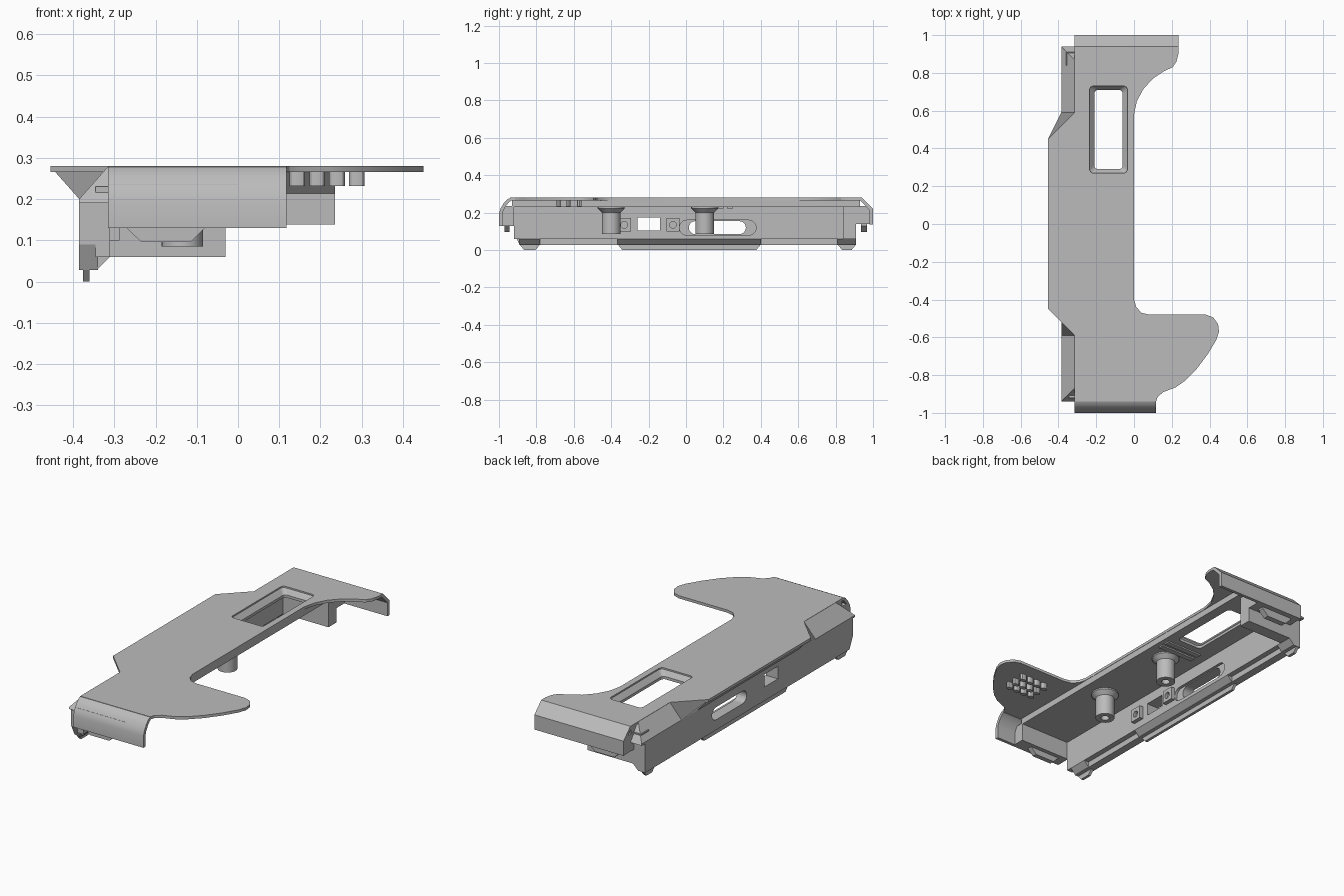
import bpy, bmesh, math

cube = bpy.data.objects.get("Cube")
if cube:
    bpy.data.objects.remove(cube)

GREY = (0.5, 0.5, 0.5, 1)
mat = bpy.data.materials.new("matte_grey")
mat.use_nodes = True
mat.diffuse_color = GREY
bsdf = next(n for n in mat.node_tree.nodes if n.type == 'BSDF_PRINCIPLED')
bsdf.inputs["Base Color"].default_value = GREY


def loft(name, rings):
    """Solid through a list of point rings, capped at both ends."""
    bm = bmesh.new()
    rows = [[bm.verts.new(p) for p in ring] for ring in rings]
    for a, b in zip(rows, rows[1:]):
        for i in range(len(a)):
            j = (i + 1) % len(a)
            bm.faces.new((a[i], a[j], b[j], b[i]))
    bm.faces.new(rows[0][::-1])
    bm.faces.new(rows[-1])
    bmesh.ops.recalc_face_normals(bm, faces=bm.faces)
    me = bpy.data.meshes.new(name)
    bm.to_mesh(me)
    bm.free()
    me.materials.append(mat)
    ob = bpy.data.objects.new(name, me)
    bpy.context.collection.objects.link(ob)
    return ob


def prism_z(name, pts, z0, z1):
    return loft(name, [[(x, y, z) for x, y in pts] for z in (z0, z1)])


def prism_x(name, pts, x0, x1):
    return loft(name, [[(x, y, z) for y, z in pts] for x in (x0, x1)])


def prism_y(name, pts, y0, y1):
    return loft(name, [[(x, y, z) for x, z in pts] for y in (y0, y1)])


def rect(a0, a1, b0, b1):
    return [(a0, b0), (a1, b0), (a1, b1), (a0, b1)]


def box(name, x0, x1, y0, y1, z0, z1):
    return prism_z(name, rect(x0, x1, y0, y1), z0, z1)


def stadium(a0, a1, b0, b1, n=10):
    """Slot outline: a rectangle with round ends."""
    r, mid = (b1 - b0) / 2, (b0 + b1) / 2
    right = [(a1 - r + r * math.sin(math.pi * i / n), mid - r * math.cos(math.pi * i / n)) for i in range(n + 1)]
    return right + [(a0 + a1 - a, 2 * mid - b) for a, b in right]


def rounded(x0, x1, y0, y1, r, z):
    """Rounded rectangle ring at a height."""
    ring = []
    corners = [(x1 - r, y1 - r), (x0 + r, y1 - r), (x0 + r, y0 + r), (x1 - r, y0 + r)]
    for k, (cx, cy) in enumerate(corners):
        for i in range(5):
            t = math.pi / 2 * (k + i / 4)
            ring.append((cx + r * math.cos(t), cy + r * math.sin(t), z))
    return ring


def circle(cx, cy, r, z, n=32):
    return [(cx + r * math.cos(math.tau * i / n), cy + r * math.sin(math.tau * i / n), z) for i in range(n)]


def cut(ob, cutters):
    for c in cutters:
        c.hide_render = True
        m = ob.modifiers.new("cut", 'BOOLEAN')
        m.operation, m.solver, m.object = 'DIFFERENCE', 'EXACT', c
        bpy.context.view_layer.objects.active = ob
        bpy.ops.object.modifier_apply(modifier=m.name)
    for c in cutters:
        bpy.data.objects.remove(c)


def smooth(ob):
    bpy.ops.object.select_all(action='DESELECT')
    ob.select_set(True)
    bpy.context.view_layer.objects.active = ob
    bpy.ops.object.shade_smooth_by_angle(angle=math.radians(30))


def window_cutter():
    return loft("window_cutter", [
        rounded(-0.21, -0.06, 0.29, 0.71, 0.02, 0.2),
        rounded(-0.21, -0.06, 0.29, 0.71, 0.02, 0.245),
        rounded(-0.235, -0.035, 0.27, 0.73, 0.02, 0.272),
        rounded(-0.235, -0.035, 0.27, 0.73, 0.02, 0.3)])


# Thin top plate with thumb wing and rear flare
outline = [(-0.315, 0.94), (0.235, 0.94), (0.235, 0.9), (0.225, 0.86), (0.205, 0.83),
           (0.16, 0.81), (0.1, 0.77), (0.05, 0.715), (0.015, 0.65), (0, 0.58),
           (0, -0.4), (0.012, -0.44), (0.04, -0.47), (0.08, -0.48),
           (0.38, -0.48), (0.42, -0.495), (0.445, -0.53), (0.45, -0.57), (0.435, -0.615),
           (0.39, -0.69), (0.33, -0.77), (0.27, -0.83), (0.22, -0.865), (0.155, -0.89),
           (0.125, -0.915), (0.117, -0.94), (-0.315, -0.94), (-0.315, -0.59),
           (-0.455, -0.45), (-0.455, 0.45), (-0.315, 0.59)]
plate = prism_z("top_plate", outline, 0.265, 0.28)
cut(plate, [window_cutter()])
smooth(plate)

# Thick core below the plate
core = box("core_slab", -0.312, -0.002, -0.93, 0.93, 0.23, 0.268)
cut(core, [window_cutter()])

# Sloped cheek along the outer edge
stations = [(-0.87, -0.94, -0.315), (-0.59, -0.59, -0.315), (-0.45, -0.45, -0.455),
            (0.45, 0.45, -0.455), (0.59, 0.59, -0.315), (0.87, 0.94, -0.315)]
loft("side_cheek", [[(xt, yt, 0.279), (-0.385, yb, 0.2), (-0.385, yb, 0.19),
                     (-0.31, yb, 0.19), (-0.31, yt, 0.279)] for yt, yb, xt in stations])

# End lips: curved at the front, chamfered at the back
front_lip = prism_x("front_lip", [
    (-0.935, 0.28), (-0.955, 0.272), (-0.975, 0.25), (-0.992, 0.222), (-1, 0.195), (-1, 0.13),
    (-0.982, 0.13), (-0.982, 0.193), (-0.975, 0.215), (-0.96, 0.24), (-0.945, 0.257), (-0.935, 0.264)],
    -0.315, 0.117)
smooth(front_lip)
prism_x("back_lip", [(0.94, 0.28), (1, 0.22), (1, 0.138), (0.982, 0.138), (0.982, 0.213), (0.932, 0.264)],
        -0.315, 0.235)

# Side wall with its ports
wall = prism_x("side_wall", [(-0.92, 0.2), (-0.92, 0.09), (-0.89, 0.028), (0.91, 0.028), (0.91, 0.2)],
               -0.385, -0.34)
liner = box("wall_liner", -0.345, -0.31, -0.92, 0.91, 0.06, 0.23)
for part in (wall, liner):
    cut(part, [prism_x("slot_cutter", stadium(0.015, 0.32, 0.085, 0.155), -0.5, -0.2),
               prism_x("port_cutter", rect(-0.26, -0.14, 0.105, 0.175), -0.5, -0.2)])
cut(liner, [prism_x("recess_cutter", stadium(-0.035, 0.375, 0.08, 0.16), -0.325, -0.2)])

# Wall footing ribs and thin feet
for name, y0, y1 in (("front", -0.89, -0.78), ("middle", -0.365, 0.4), ("back", 0.81, 0.91)):
    prism_y(name + "_rib", [(-0.342, 0.028), (-0.31, 0.06), (-0.342, 0.07)], y0, y1)
    prism_x(name + "_foot", [(y0, 0.03), (y0 + 0.025, 0), (y1 - 0.025, 0), (y1, 0.03)], -0.376, -0.36)

# Drilled pads beside the square port
for y in (-0.33, -0.07):
    pad = box("port_pad", -0.315, -0.287, y - 0.035, y + 0.035, 0.1, 0.172)
    ring = circle(y, 0.135, 0.018, 0, 16)
    cut(pad, [prism_x("pad_hole", [p[:2] for p in ring], -0.305, -0.25)])

# End walls joining the side wall to the lips
box("front_end_wall", -0.315, 0.0, -0.985, -0.92, 0.13, 0.235)
box("back_end_wall", -0.36, -0.03, 0.84, 0.91, 0.06, 0.235)
box("back_lip_web", -0.315, -0.03, 0.905, 0.985, 0.14, 0.235)

# Hook tabs under the end walls
for name, y0, y1 in (("front", -0.97, -0.943), ("back", 0.935, 0.967)):
    prism_y(name + "_tab", [(-0.27, 0.145), (-0.27, 0.13), (-0.235, 0.096),
                            (-0.115, 0.096), (-0.08, 0.13), (-0.08, 0.145)], y0, y1)

# Screw bosses with flared bases
for y in (-0.4, 0.1):
    boss = loft("screw_boss", [circle(-0.135, y, r, z) for r, z in
                               ((0.022, 0.13), (0.022, 0.085), (0.05, 0.085), (0.05, 0.2), (0.072, 0.222), (0.072, 0.235))])
    smooth(boss)

# Step plates beside the window
for y in (0.17, 0.22):
    box("window_step", -0.25, -0.03, y, y + 0.03, 0.222, 0.235)

# Grip studs under the thumb wing
for row, y in enumerate((-0.68, -0.63, -0.57)):
    for i in range(4):
        x = 0.125 + 0.048 * i
        stud = prism_z("grip_stud", stadium(x, x + 0.038, y - 0.012, y + 0.012, 6), 0.232, 0.268)
        smooth(stud)
